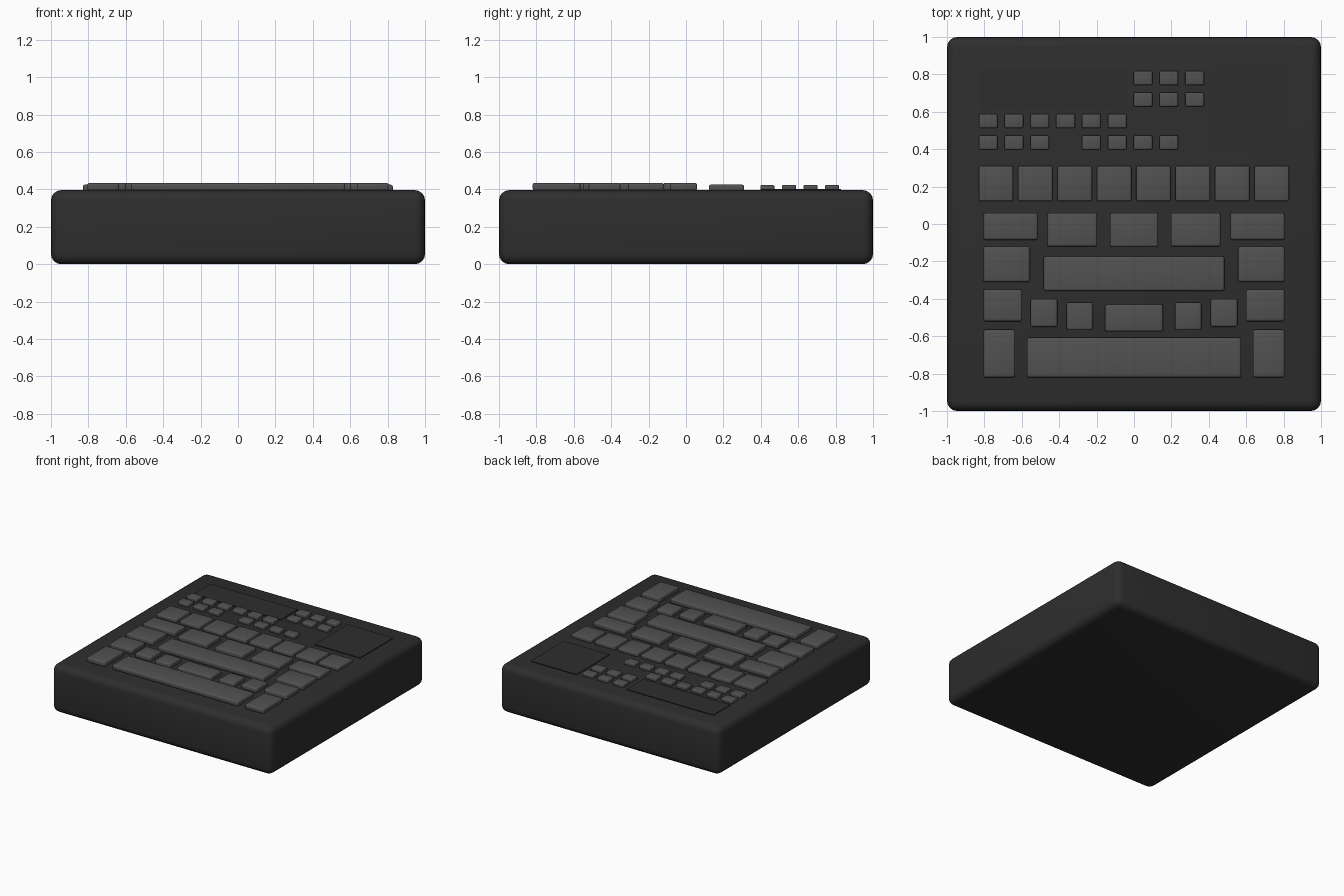
import bpy
import bmesh
import math

if "Cube" in bpy.data.objects:
    bpy.data.objects.remove(bpy.data.objects["Cube"])


def material(name, value):
    m = bpy.data.materials.new(name)
    m.diffuse_color = (value, value, value, 1)
    m.use_nodes = True
    m.node_tree.nodes["Principled BSDF"].inputs["Base Color"].default_value = m.diffuse_color
    return m


BODY = material("charcoal", 0.027)
KEY = material("grey", 0.083)
EDGE = material("black", 0.008)


def block(name, x0, x1, y0, y1, z0, z1, mat, radius=0.0, segments=3):
    """Axis-aligned box with optional rounded edges."""
    bm = bmesh.new()
    bmesh.ops.create_cube(bm, size=1)
    for v in bm.verts:
        v.co = ((x0 + x1) / 2 + v.co.x * (x1 - x0),
                (y0 + y1) / 2 + v.co.y * (y1 - y0),
                (z0 + z1) / 2 + v.co.z * (z1 - z0))
    if radius:
        bmesh.ops.bevel(bm, geom=bm.edges[:], offset=radius, segments=segments,
                        profile=0.5, affect='EDGES')
    mesh = bpy.data.meshes.new(name)
    bm.to_mesh(mesh)
    bm.free()
    mesh.materials.append(mat)
    obj = bpy.data.objects.new(name, mesh)
    bpy.context.collection.objects.link(obj)
    if radius:
        bpy.ops.object.select_all(action='DESELECT')
        obj.select_set(True)
        bpy.context.view_layer.objects.active = obj
        bpy.ops.object.shade_smooth_by_angle(angle=math.radians(40))
    return obj


TOP = 0.396

# Case
block("case", -1, 1, -1, 1, 0, TOP, BODY, 0.055, 4)

# Thin raised panels with dark side walls
for name, x0, x1, y0, y1 in (("left_panel", -0.83, -0.04, 0.61, 0.83),
                             ("right_panel", 0.415, 0.83, 0.40, 0.83)):
    panel = block(name, x0, x1, y0, y1, 0.385, TOP + 0.005, BODY)
    panel.data.materials.append(EDGE)
    for f in panel.data.polygons:
        f.material_index = 1 if abs(f.normal.z) < 0.5 else 0

# Small buttons on a regular pitch: (y, column numbers)
for y, columns in ((0.78, (6, 7, 8)), (0.665, (6, 7, 8)),
                   (0.55, range(6)), (0.435, (0, 1, 2, 4, 5, 6, 7))):
    for c in columns:
        x = -0.78 + 0.138 * c
        block("small_button", x - 0.05, x + 0.05, y - 0.038, y + 0.038,
              0.392, 0.424, KEY, 0.009)

# Row of eight square keys
for i in range(8):
    x = -0.738 + 0.2105 * i
    block("square_key", x - 0.092, x + 0.092, 0.122, 0.31, 0.392, 0.425, KEY, 0.009)

# Large keys centred on the middle line: (half width, y0, y1)
for hw, y0, y1 in ((0.129, -0.123, 0.06), (0.483, -0.358, -0.173),
                   (0.155, -0.575, -0.43), (0.573, -0.82, -0.608)):
    block("middle_key", -hw, hw, y0, y1, 0.394, 0.435, KEY, 0.012)

# Mirrored side keys: (inner x, outer x, y0, y1)
for a, b, y0, y1 in ((0.515, 0.805, -0.085, 0.06), (0.197, 0.463, -0.12, 0.06),
                     (0.557, 0.805, -0.31, -0.12), (0.598, 0.805, -0.52, -0.35),
                     (0.41, 0.553, -0.55, -0.4), (0.22, 0.36, -0.568, -0.42),
                     (0.635, 0.805, -0.82, -0.565)):
    block("right_key", a, b, y0, y1, 0.394, 0.435, KEY, 0.012)
    block("left_key", -b, -a, y0, y1, 0.394, 0.435, KEY, 0.012)
